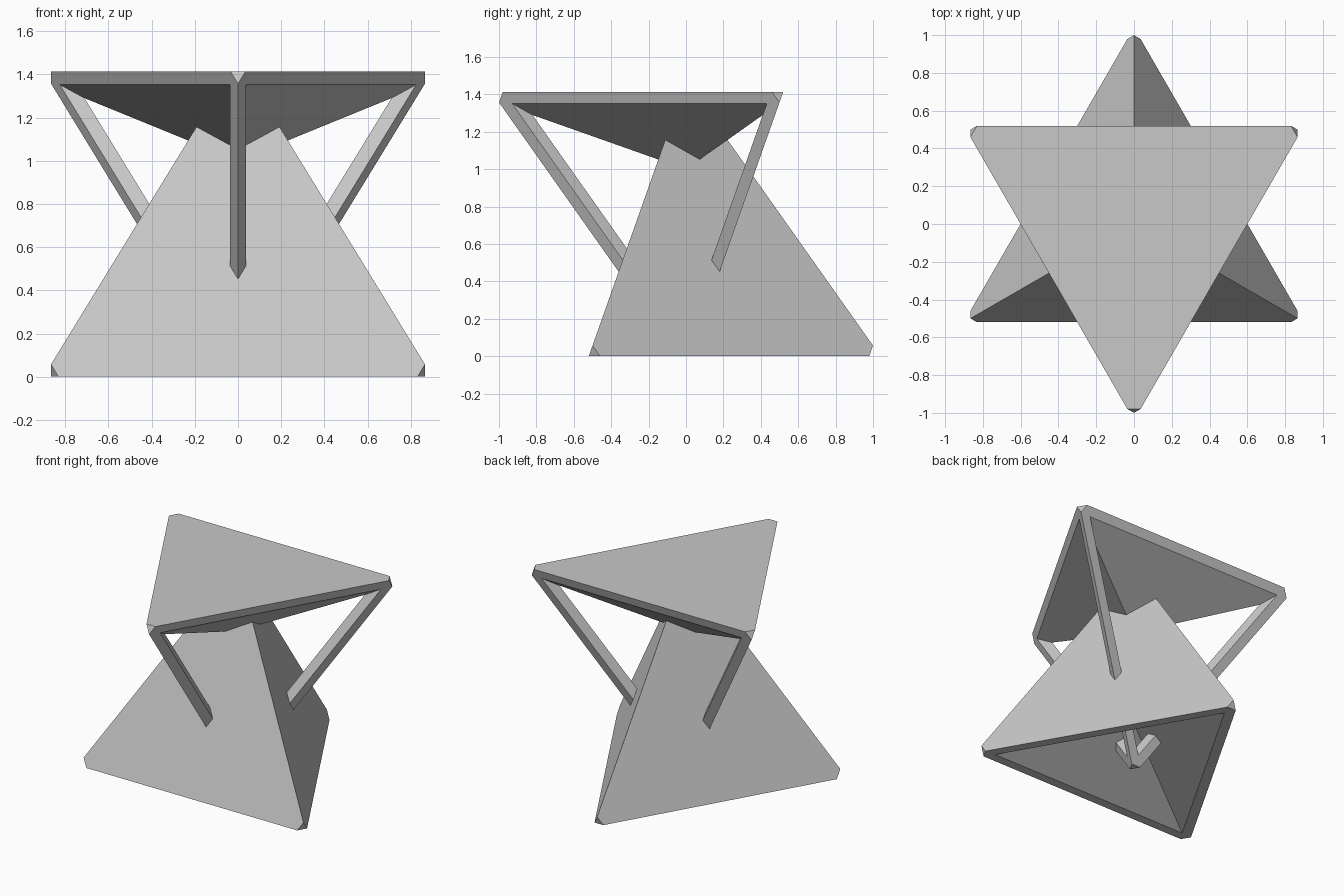
import bpy, bmesh, math
from mathutils import Vector, Matrix

if "Cube" in bpy.data.objects:
    bpy.data.objects.remove(bpy.data.objects["Cube"])

R = 1.04                       # circumradius of the base triangle
H = R * math.sqrt(2)           # height of the full tetrahedron
TIP = 0.057                    # length cut off each corner
D = 0.062                      # frame depth
W = D * 3 / math.sqrt(8)       # frame width measured on a face
SLOPE = math.sqrt(0.5)         # slope of the shallow inner pyramids
UP = Vector((0, 0, 1))
CENTRE = UP * H / 4

grey = bpy.data.materials.new("light grey")
grey.use_nodes = True
grey.diffuse_color = (0.58, 0.58, 0.58, 1)
for node in grey.node_tree.nodes:
    if node.type == 'BSDF_PRINCIPLED':
        node.inputs["Base Color"].default_value = grey.diffuse_color


def flat(deg):
    a = math.radians(deg)
    return Vector((math.cos(a), math.sin(a), 0))


CORNERS = [flat(a) * R for a in (90, 210, 330)] + [UP * H]
SIDES = [flat(a) for a in (270, 30, 150)]


def hull(points):
    bm = bmesh.new()
    for p in points:
        bm.verts.new(p)
    bmesh.ops.convex_hull(bm, input=bm.verts[:])
    return bm


def cut(bm, co, normal):
    """Remove everything on the normal's side of a plane and close the hole."""
    bmesh.ops.bisect_plane(bm, geom=bm.verts[:] + bm.edges[:] + bm.faces[:],
                           plane_co=co, plane_no=normal, clear_outer=True)
    bmesh.ops.holes_fill(bm, edges=[e for e in bm.edges if e.is_boundary])


def tetrahedron():
    """Tetrahedron standing on its base, with blunted corners."""
    bm = hull(CORNERS)
    for c in CORNERS:
        axis = (c - CENTRE).normalized()
        cut(bm, c - axis * TIP, axis)
    return bm


def finish(name, bm, matrix=Matrix()):
    bmesh.ops.recalc_face_normals(bm, faces=bm.faces[:])
    bm.transform(matrix)
    mesh = bpy.data.meshes.new(name)
    bm.to_mesh(mesh)
    bm.free()
    mesh.materials.append(grey)
    ob = bpy.data.objects.new(name, mesh)
    bpy.context.collection.objects.link(ob)
    return ob


# Lower body: solid sides with a shallow pyramid hollow underneath
bm = tetrahedron()
cut(bm, UP * 1.2, UP)          # the point is buried in the upper cap
body = finish("lower_body", bm)
inner = R / 2 - W
below = 0.1
hollow = hull([flat(a) * 2 * (inner + below / SLOPE) - UP * below
               for a in (90, 210, 330)] + [UP * inner * SLOPE])
cutter = finish("hollow_cutter", hollow)
cutter.hide_render = True
mod = body.modifiers.new("hollow", 'BOOLEAN')
mod.operation = 'DIFFERENCE'
mod.solver = 'EXACT'
mod.object = cutter
bpy.context.view_layer.objects.active = body
bpy.ops.object.modifier_apply(modifier=mod.name)
bpy.data.objects.remove(cutter)

# The upper form is the same tetrahedron turned upside down
FLIP = Matrix.Translation(UP * (H - TIP)) @ Matrix.Rotation(math.pi, 4, 'X')

# Upper cap: flat plate with a shallow pyramid on its underside
bm = tetrahedron()
for u in SIDES:
    edge = u * (R / 2 - D / math.sqrt(8)) + UP * D
    cut(bm, edge, (u * SLOPE + UP).normalized())
finish("upper_cap", bm, FLIP)

# Upper struts: rhombic bars along the three remaining edges
for name, pair in (("front", (1, 2)), ("left", (0, 1)), ("right", (0, 2))):
    bm = tetrahedron()
    for i in pair:
        n = (SIDES[i] * math.sqrt(8) + UP) / 3
        cut(bm, SIDES[i] * R / 2 - n * D, -n)
    cut(bm, UP * D, -UP)       # stop at the cap
    finish(name + "_strut", bm, FLIP)
